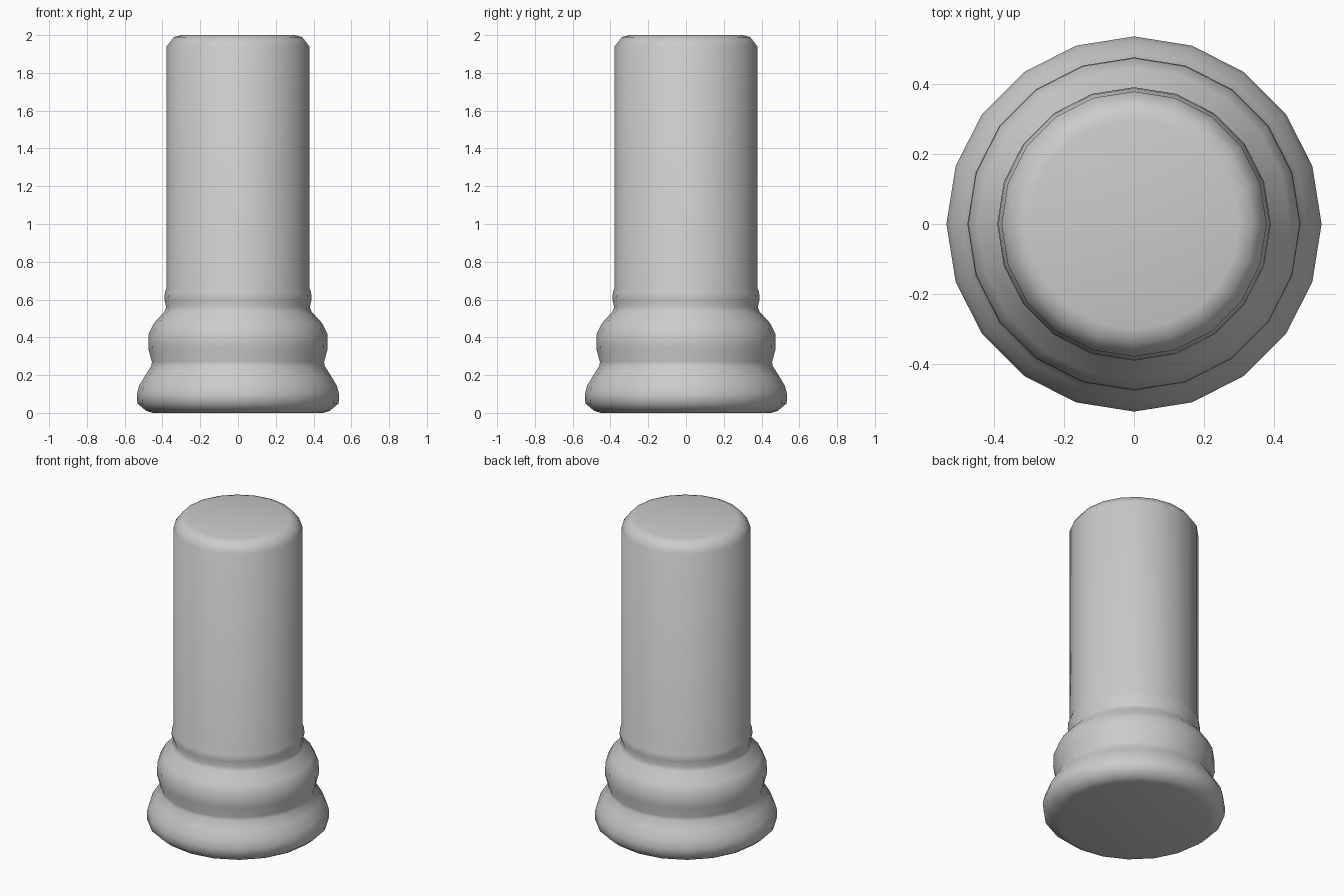
import bpy, bmesh, math

if "Cube" in bpy.data.objects:
    bpy.data.objects.remove(bpy.data.objects["Cube"])

SIDES = 20

# Column outline as (radius, height), from the foot to the top
PROFILE = [
    (0.45, 0.0), (0.485, 0.01), (0.533, 0.05), (0.535, 0.10), (0.523, 0.145),
    (0.49, 0.20), (0.458, 0.25), (0.456, 0.27),            # lower ring and groove
    (0.475, 0.34), (0.473, 0.42), (0.445, 0.475),
    (0.39, 0.535), (0.38, 0.56),                           # upper ring and groove
    (0.39, 0.60), (0.387, 0.64), (0.378, 0.66),            # thin collar
    (0.378, 1.94), (0.34, 1.99), (0.30, 2.0),              # shaft and rounded top
]


def lathe(name, profile, sides):
    bm = bmesh.new()
    rings = []
    for r, z in profile:
        rings.append([bm.verts.new((r * math.cos(2 * math.pi * i / sides),
                                    r * math.sin(2 * math.pi * i / sides), z))
                      for i in range(sides)])
    for low, high in zip(rings, rings[1:]):
        for i in range(sides):
            j = (i + 1) % sides
            bm.faces.new((low[i], low[j], high[j], high[i]))
    bm.faces.new(rings[0][::-1])
    bm.faces.new(rings[-1])
    for f in bm.faces:
        f.smooth = True
    mesh = bpy.data.meshes.new(name)
    bm.to_mesh(mesh)
    bm.free()
    obj = bpy.data.objects.new(name, mesh)
    bpy.context.collection.objects.link(obj)
    return obj


# Round column with moulded base
lathe("column", PROFILE, SIDES)
